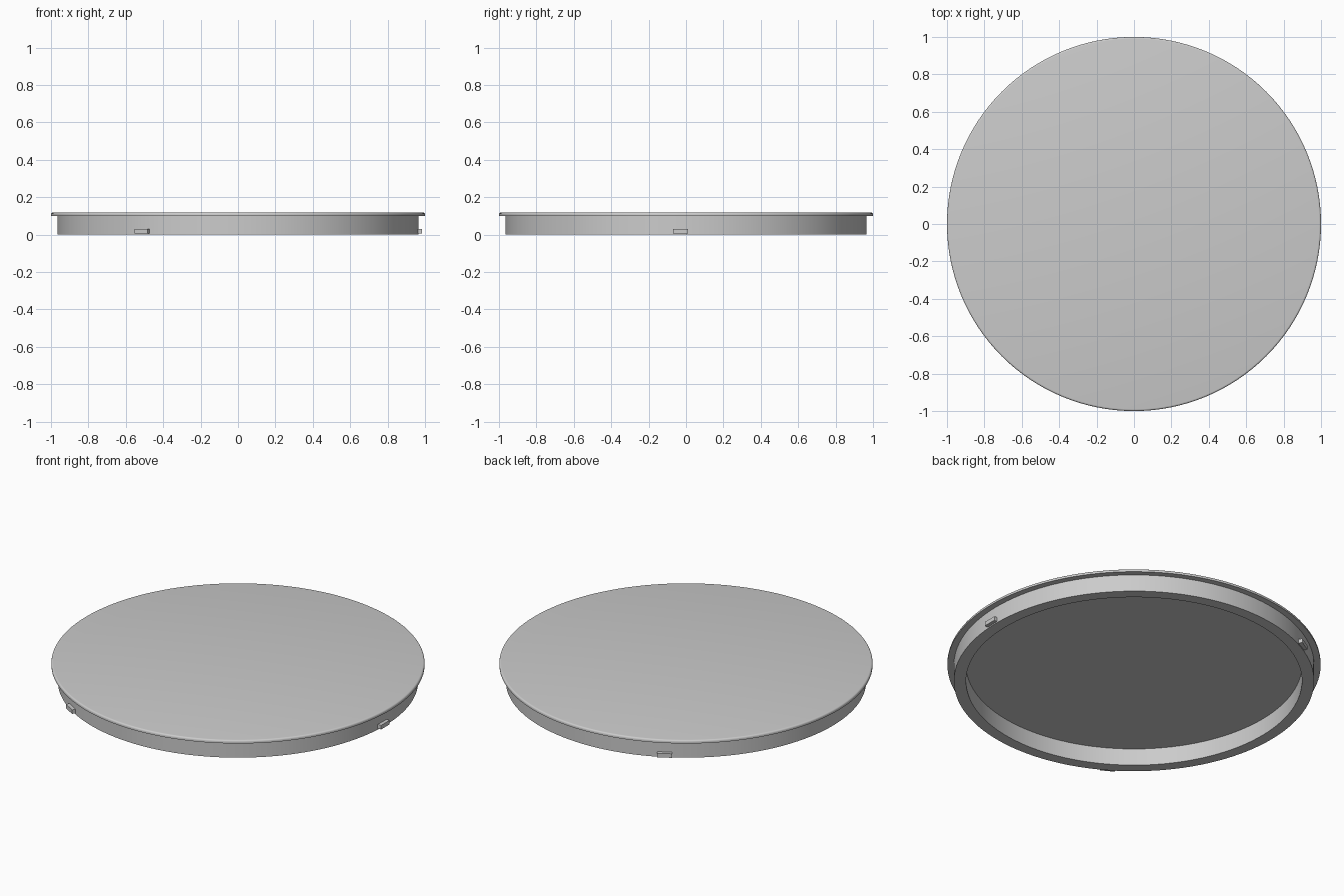
import bpy
import bmesh
import math
from mathutils import Matrix

default = bpy.data.objects.get("Cube")
if default:
    bpy.data.objects.remove(default, do_unlink=True)

SEGMENTS = 128
TOP, RIM_BASE, FILLET = 0.118, 0.10, 0.01

grey = bpy.data.materials.new("light grey")
grey.use_nodes = True
colour = (0.6, 0.6, 0.6, 1)
grey.diffuse_color = colour
grey.node_tree.nodes["Principled BSDF"].inputs["Base Color"].default_value = colour


def make_object(name, bm):
    bmesh.ops.recalc_face_normals(bm, faces=bm.faces)
    mesh = bpy.data.meshes.new(name)
    bm.to_mesh(mesh)
    bm.free()
    mesh.materials.append(grey)
    obj = bpy.data.objects.new(name, mesh)
    bpy.context.collection.objects.link(obj)
    return obj


# Lid: top plate with rounded edge, hollow skirt below, turned from one profile
fillet = [(1 - FILLET + FILLET * math.cos(a), TOP - FILLET + FILLET * math.sin(a))
          for a in (math.radians(i * 22.5) for i in range(5))]
profile = [(0.90, RIM_BASE), (0.90, 0), (0.965, 0), (0.965, RIM_BASE), (1, RIM_BASE)] + fillet
bm = bmesh.new()
rings = []
for r, z in profile:
    rings.append([bm.verts.new((r * math.cos(a), r * math.sin(a), z))
                  for a in (math.tau * i / SEGMENTS for i in range(SEGMENTS))])
for low, high in zip(rings, rings[1:]):
    for i in range(SEGMENTS):
        j = (i + 1) % SEGMENTS
        bm.faces.new((low[i], low[j], high[j], high[i]))
bm.faces.new(rings[0])
bm.faces.new(rings[-1])
lid = make_object("lid", bm)
bpy.ops.object.select_all(action="DESELECT")
lid.select_set(True)
bpy.context.view_layer.objects.active = lid
bpy.ops.object.shade_smooth_by_angle(angle=math.radians(30))

# Three locking tabs spaced evenly around the skirt
for n in range(3):
    bm = bmesh.new()
    place = (Matrix.Rotation(math.tau * n / 3, 4, "Z")
             @ Matrix.Translation((0.968, -0.03, 0.019))
             @ Matrix.Diagonal((0.034, 0.08, 0.024, 1)))
    bmesh.ops.create_cube(bm, size=1, matrix=place)
    make_object(f"locking_tab_{n + 1}", bm)
